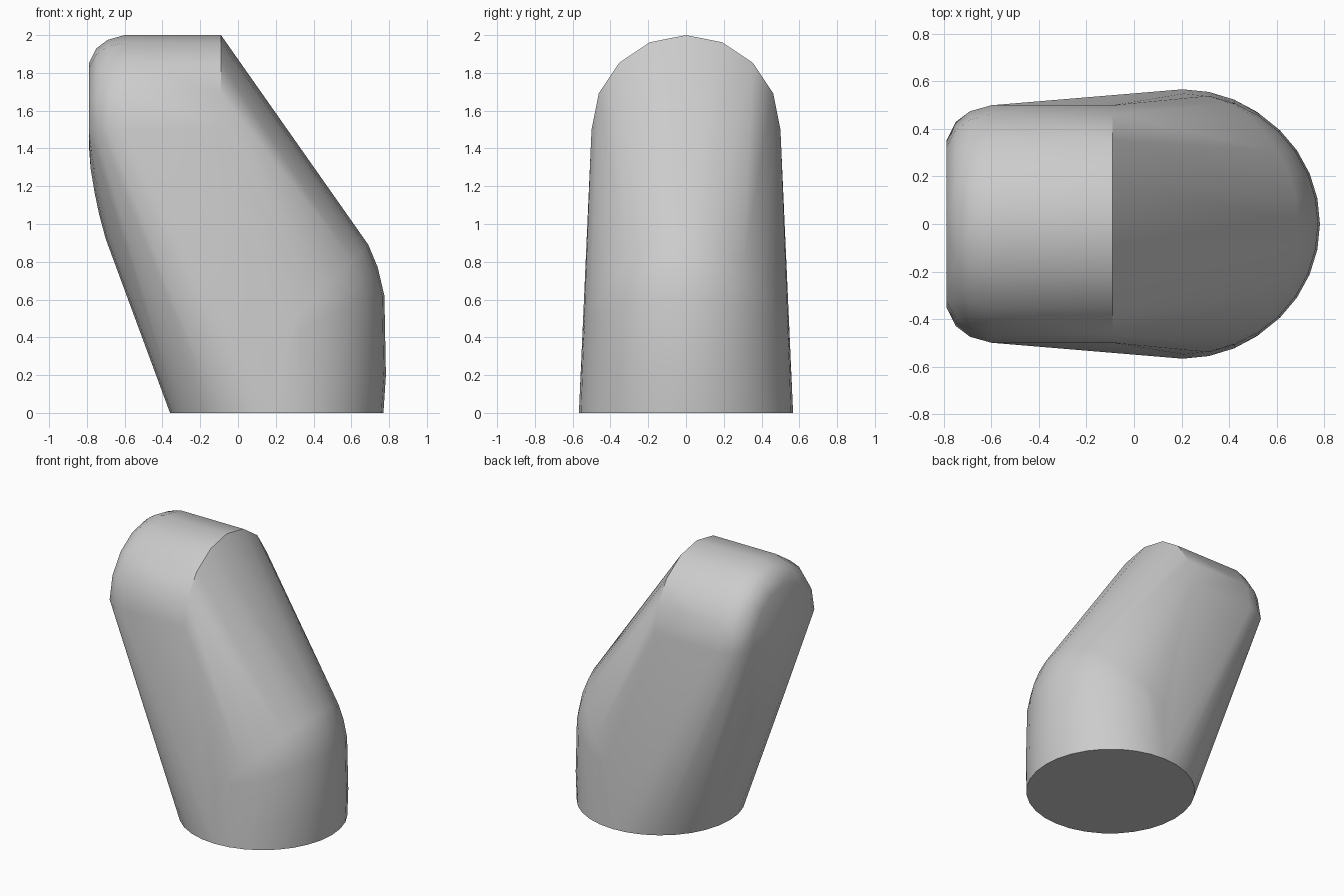
import bpy, bmesh
from math import sin, cos, pi, radians

cube = bpy.data.objects.get("Cube")
if cube:
    bpy.data.objects.remove(cube)

grey = bpy.data.materials.new("plain grey")
grey.use_nodes = True
color = (0.6, 0.6, 0.6, 1)
grey.diffuse_color = color
grey.node_tree.nodes["Principled BSDF"].inputs["Base Color"].default_value = color

points = []


def ring(x, y_radius, z, tip_x, tip_z, start, end, steps):
    """Elliptical arc in a tilted plane, from the sides (y) to a tip point."""
    for i in range(steps + 1):
        a = start + (end - start) * i / steps
        points.append((x + (tip_x - x) * cos(a), y_radius * sin(a), z + (tip_z - z) * cos(a)))


def upper_arc(x, radius):
    """Upper half circle around the horizontal head axis."""
    ring(x, radius, 1.5, x, 1.5 + radius, -pi / 2, pi / 2, 8)


# Round foot
ring(0.205, 0.567, 0, 0.77, 0, 0, 2 * pi, 32)

# Heel bulge, turning from upright to the sloping back
for tip_x, tip_z, z, width in ((0.783, 0.2, 0.2, 0.557), (0.775, 0.62, 0.4, 0.549),
                               (0.74, 0.77, 0.4, 0.549), (0.69, 0.89, 0.4, 0.549)):
    ring(0.21, width, z, tip_x, tip_z, -pi / 2, pi / 2, 16)

# Head with a rounded rim at one end and a sharp rim at the other
for x, radius in ((-0.09, 0.5), (-0.6, 0.5), (-0.69, 0.475), (-0.75, 0.43), (-0.79, 0.35)):
    upper_arc(x, radius)

# Curved underside of the head
for tip_x, tip_z in ((-0.79, 1.42), (-0.78, 1.29), (-0.76, 1.17), (-0.735, 1.05), (-0.70, 0.92)):
    ring(-0.4, 0.495, 1.42, tip_x, tip_z, -pi / 2, pi / 2, 16)

# Wrap one convex skin around all the sections
bm = bmesh.new()
for p in points:
    bm.verts.new(p)
bmesh.ops.remove_doubles(bm, verts=bm.verts[:], dist=0.002)
bmesh.ops.convex_hull(bm, input=bm.verts[:])
loose = [v for v in bm.verts if not v.link_faces]
bmesh.ops.delete(bm, geom=loose, context='VERTS')
bmesh.ops.dissolve_limit(bm, angle_limit=radians(1), verts=bm.verts[:], edges=bm.edges[:])
bmesh.ops.recalc_face_normals(bm, faces=bm.faces[:])

mesh = bpy.data.meshes.new("bent_body")
bm.to_mesh(mesh)
bm.free()
mesh.materials.append(grey)
body = bpy.data.objects.new("bent_body", mesh)
bpy.context.collection.objects.link(body)

# Smooth skin with crisp foot and head rims
bpy.context.view_layer.objects.active = body
body.select_set(True)
bpy.ops.object.shade_smooth_by_angle(angle=radians(30))
